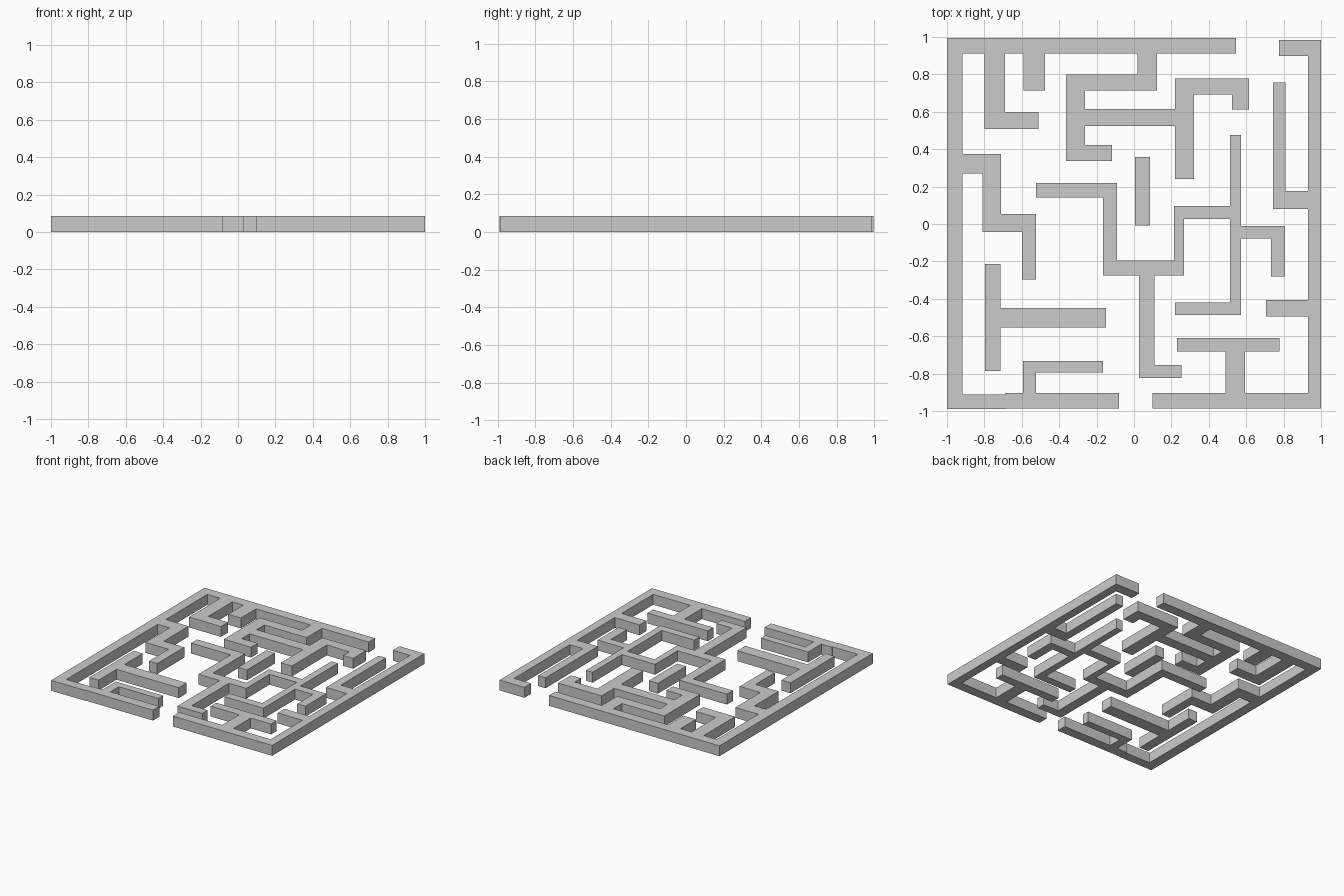
import bpy, bmesh

HEIGHT = 0.085


def wall(name, *rects):
    """One solid wall from overlapping rectangles (x0, x1, y0, y1), merged in plan then raised."""
    xs = sorted({v for r in rects for v in r[:2]})
    ys = sorted({v for r in rects for v in r[2:]})
    bm = bmesh.new()
    for xa, xb in zip(xs, xs[1:]):
        for ya, yb in zip(ys, ys[1:]):
            cx, cy = (xa + xb) / 2, (ya + yb) / 2
            if any(r[0] < cx < r[1] and r[2] < cy < r[3] for r in rects):
                bm.faces.new([bm.verts.new((x, y, 0)) for x, y in
                              ((xa, ya), (xb, ya), (xb, yb), (xa, yb))])
    bmesh.ops.remove_doubles(bm, verts=bm.verts, dist=1e-5)
    bmesh.ops.dissolve_limit(bm, angle_limit=0.01, verts=bm.verts, edges=bm.edges)
    mesh = bpy.data.meshes.new(name)
    bm.to_mesh(mesh)
    bm.free()
    obj = bpy.data.objects.new(name, mesh)
    bpy.context.collection.objects.link(obj)
    solid = obj.modifiers.new("height", 'SOLIDIFY')
    solid.thickness, solid.offset = HEIGHT, 1
    return obj


# Left half of the border with every wall that branches from it
wall("left_border",
     (-1, -.917, -.99, .995), (-1, .545, .912, .995),
     (-1, -.69, -.99, -.912), (-.69, -.08, -.986, -.904),
     # hooks hanging from the top
     (-.80, -.69, .508, .995), (-.80, -.51, .508, .60), (-.59, -.475, .714, .995),
     # comb-shaped branch hanging from the top
     (.02, .123, .714, .995), (-.364, .123, .714, .80), (-.364, -.262, .337, .80),
     (-.364, -.118, .337, .422), (-.364, .32, .524, .615), (.22, .32, .24, .778),
     (.22, .615, .692, .778), (.524, .615, .612, .778),
     # staircase branch from the left
     (-1, -.71, .27, .374), (-.81, -.71, -.043, .374),
     (-.81, -.524, -.043, .053), (-.60, -.524, -.297, .053),
     # hook rising from the bottom
     (-.594, -.524, -.986, -.733), (-.594, -.166, -.794, -.733))

# Right half of the border with its branches
wall("right_border",
     (.93, 1, -.986, .984), (.775, 1, .898, .984), (.10, 1, -.986, -.904),
     (.743, 1, .08, .176), (.743, .81, .08, .757),
     (.705, 1, -.495, -.406),
     (.49, .593, -.986, -.61), (.23, .778, -.682, -.61))

# Free-standing centre wall
wall("centre_wall",
     (-.524, -.09, .142, .22), (-.166, -.09, -.275, .22), (-.166, .267, -.275, -.195),
     (.213, .267, -.275, .096), (.213, .572, .027, .096), (.513, .572, -.487, .476),
     (.22, .572, -.487, -.42), (.513, .807, -.078, -.01), (.733, .807, -.28, -.01),
     (.027, .11, -.823, -.195), (.027, .253, -.823, -.754))

# Small free-standing walls
wall("t_wall", (-.797, -.714, -.786, -.214), (-.797, -.15, -.553, -.45))
wall("short_wall", (.005, .086, -.008, .358))
